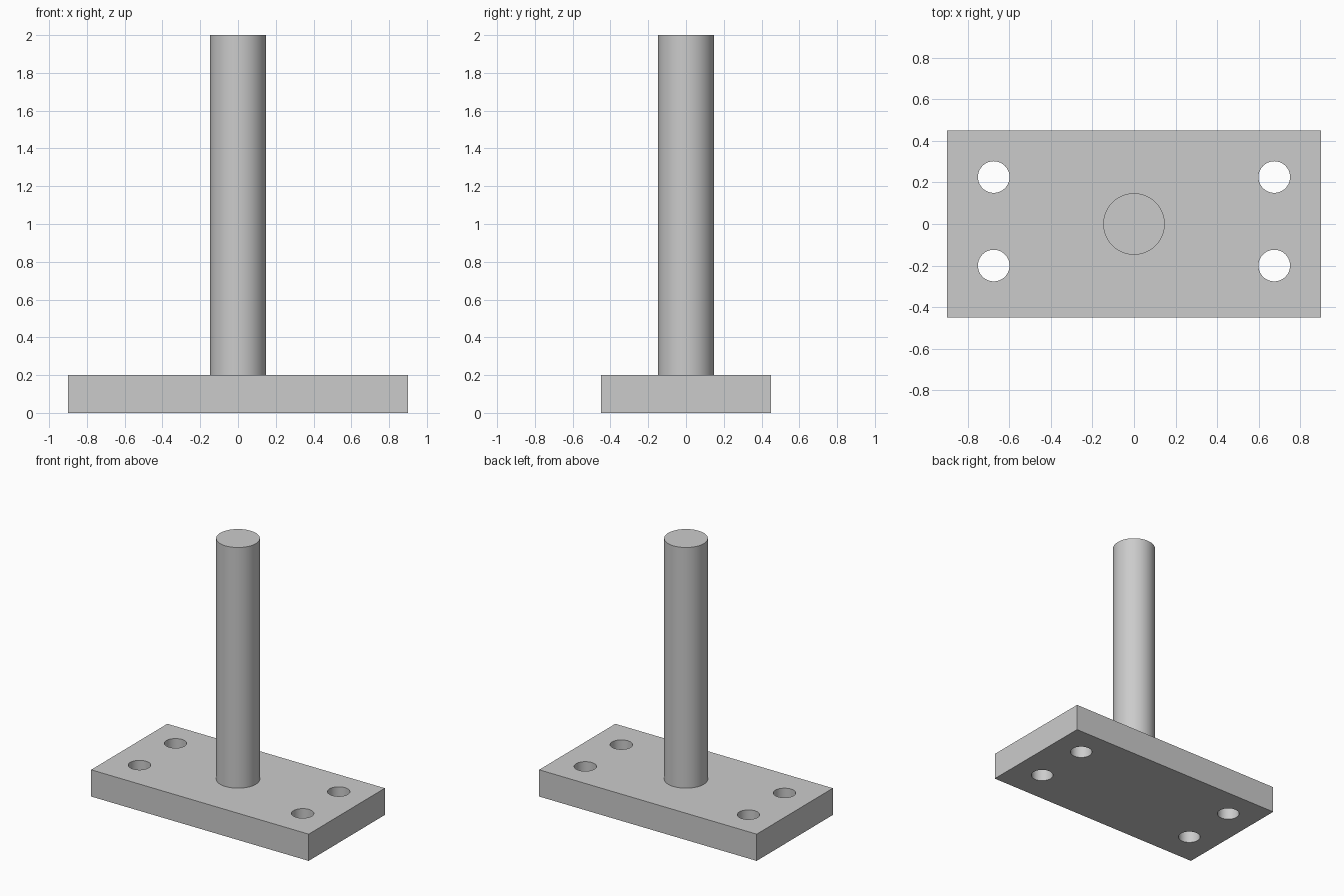
import bpy

default = bpy.data.objects.get("Cube")
if default:
    bpy.data.objects.remove(default, do_unlink=True)

# Single plain steel colour
steel = bpy.data.materials.new("light_grey_steel")
steel.use_nodes = True
GREY = (0.6, 0.6, 0.6, 1.0)
steel.diffuse_color = GREY
steel.node_tree.nodes["Principled BSDF"].inputs["Base Color"].default_value = GREY

PLATE_X, PLATE_Y, PLATE_Z = 1.8, 0.9, 0.2
TOTAL_HEIGHT = 2.0
POST_RADIUS = 0.148
HOLE_RADIUS = 0.076
HOLE_X = 0.675
HOLE_YS = (-0.2, 0.226)


def cylinder(name, radius, x, y, bottom, top, sides):
    bpy.ops.mesh.primitive_cylinder_add(
        vertices=sides, radius=radius, depth=top - bottom,
        location=(x, y, (bottom + top) / 2))
    obj = bpy.context.object
    obj.name = name
    obj.data.materials.append(steel)
    return obj


def smooth(obj):
    bpy.ops.object.select_all(action='DESELECT')
    obj.select_set(True)
    bpy.context.view_layer.objects.active = obj
    bpy.ops.object.shade_smooth_by_angle(angle=0.6)


# Base plate
bpy.ops.mesh.primitive_cube_add(size=1, location=(0, 0, PLATE_Z / 2))
plate = bpy.context.object
plate.name = "base_plate"
plate.scale = (PLATE_X, PLATE_Y, PLATE_Z)
bpy.ops.object.transform_apply(location=False, rotation=False, scale=True)
plate.data.materials.append(steel)

# Four bolt holes drilled through the plate
for x in (-HOLE_X, HOLE_X):
    for y in HOLE_YS:
        drill = cylinder("hole_cutter", HOLE_RADIUS, x, y, -0.1, PLATE_Z + 0.1, 64)
        drill.hide_render = True
        cut = plate.modifiers.new("bolt_hole", 'BOOLEAN')
        cut.operation = 'DIFFERENCE'
        cut.solver = 'EXACT'
        cut.object = drill
        bpy.context.view_layer.objects.active = plate
        bpy.ops.object.modifier_apply(modifier=cut.name)
        bpy.data.objects.remove(drill, do_unlink=True)
smooth(plate)

# Upright post standing on the plate
post = cylinder("post", POST_RADIUS, 0, 0, PLATE_Z, TOTAL_HEIGHT, 96)
smooth(post)
